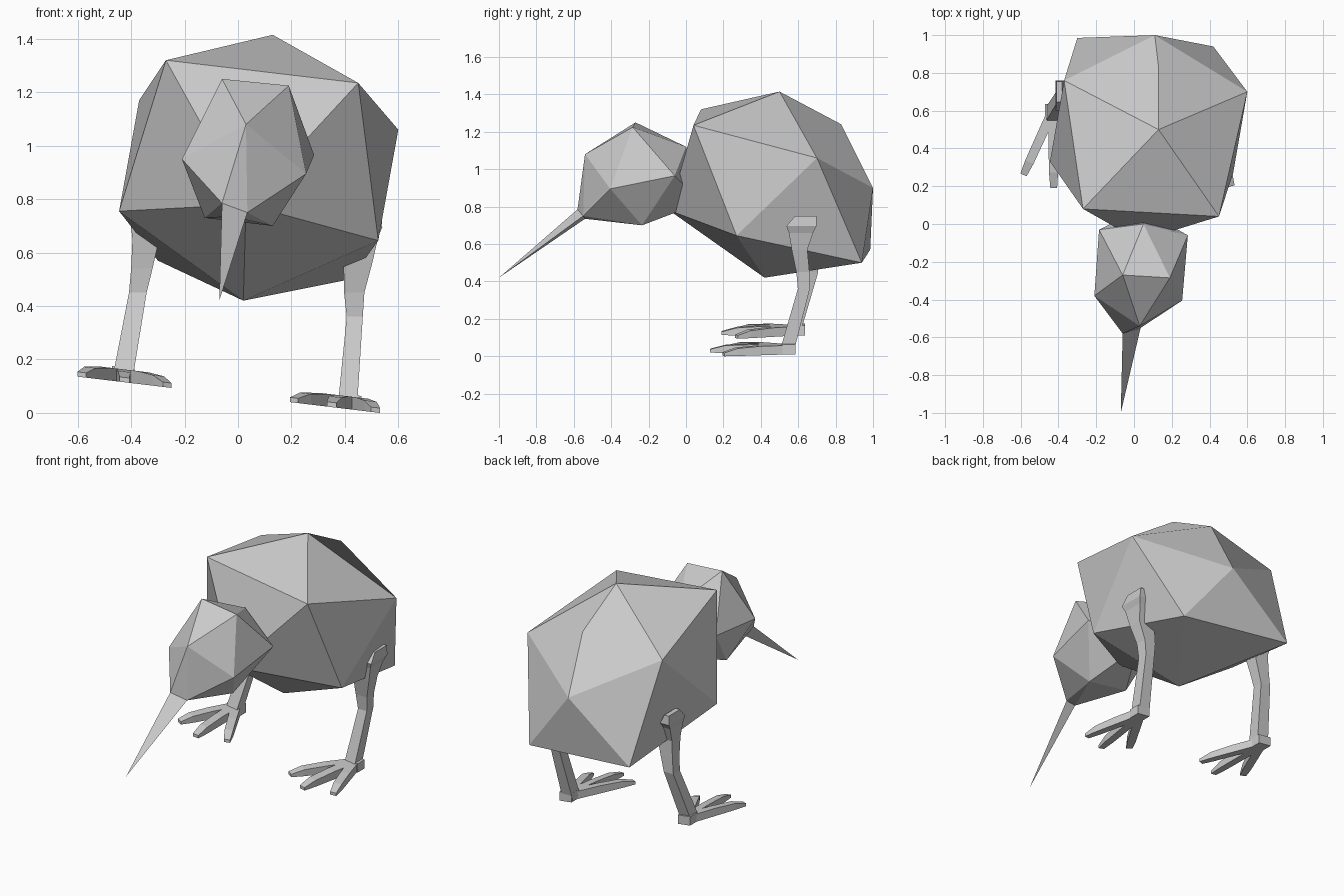
import bpy, bmesh
from mathutils import Vector

if "Cube" in bpy.data.objects:
    bpy.data.objects.remove(bpy.data.objects["Cube"])

grey = bpy.data.materials.new("plain grey")
grey.diffuse_color = (0.6, 0.6, 0.6, 1)
grey.use_nodes = True
grey.node_tree.nodes["Principled BSDF"].inputs["Base Color"].default_value = grey.diffuse_color


def finish(name, bm):
    bmesh.ops.recalc_face_normals(bm, faces=bm.faces)
    me = bpy.data.meshes.new(name)
    bm.to_mesh(me)
    bm.free()
    me.materials.append(grey)
    ob = bpy.data.objects.new(name, me)
    bpy.context.collection.objects.link(ob)
    return ob


def hull(name, pts):
    bm = bmesh.new()
    for p in pts:
        bm.verts.new(p)
    bmesh.ops.convex_hull(bm, input=bm.verts[:])
    return finish(name, bm)


def loft(name, rings):
    """Four-sided tube; each ring is (centre, half width vector, half depth vector)."""
    bm = bmesh.new()
    loops = []
    for c, u, v in rings:
        c, u, v = Vector(c), Vector(u), Vector(v)
        loops.append([bm.verts.new(c + a * u + b * v)
                      for a, b in ((-1, -1), (1, -1), (1, 1), (-1, 1))])
    for r, s in zip(loops, loops[1:]):
        for i in range(4):
            j = (i + 1) % 4
            bm.faces.new((r[i], r[j], s[j], s[i]))
    bm.faces.new(loops[0][::-1])
    bm.faces.new(loops[-1])
    return finish(name, bm)


# body: uneven icosahedron with a raised rump ridge
bm = bmesh.new()
top = bm.verts.new((0.13, 0.50, 1.415))
bottom = bm.verts.new((0.02, 0.42, 0.42))
rump = bm.verts.new((0.13, 0.83, 1.24))
upper = [bm.verts.new(p) for p in (
    (-0.27, 0.08, 1.32), (0.45, 0.04, 1.235), (0.60, 0.70, 1.06),
    (0.11, 1.0, 0.90), (-0.37, 0.76, 1.17))]
lower = [bm.verts.new(p) for p in (
    (0.03, -0.09, 0.78), (0.525, 0.27, 0.645), (0.42, 0.94, 0.50),
    (-0.30, 0.985, 0.57), (-0.445, 0.33, 0.755))]
for i in range(5):
    j = (i + 1) % 5
    if i == 2:
        bm.faces.new((rump, top, upper[i], upper[j]))
    elif i == 3:
        bm.faces.new((rump, upper[i], upper[j], top))
    else:
        bm.faces.new((top, upper[i], upper[j]))
    bm.faces.new((upper[i], lower[i], upper[j]))
    bm.faces.new((lower[i], lower[j], upper[j]))
    bm.faces.new((bottom, lower[j], lower[i]))
finish("body", bm)

# head and beak share a triangular joint
joint = [(-0.06, -0.58, 0.785), (0.035, -0.55, 0.75), (-0.02, -0.54, 0.735)]
hull("head", joint + [
    (0.03, -0.54, 1.08), (-0.06, -0.27, 1.25), (0.19, -0.285, 1.225),
    (0.285, -0.06, 0.965), (0.255, -0.405, 0.895), (-0.21, -0.38, 0.95),
    (-0.185, -0.03, 0.97), (0.13, -0.235, 0.70), (-0.125, -0.22, 0.73),
    (0.05, 0.0, 1.12), (0.04, 0.08, 0.82)])
hull("beak", joint + [(-0.07, -1.0, 0.42)])

# legs: (x, y, z, half width, half depth) from ankle to hip
legs = {
    "right": [(0.41, 0.54, 0.03, 0.036, 0.038), (0.437, 0.63, 0.36, 0.03, 0.032),
              (0.435, 0.625, 0.45, 0.038, 0.035), (0.45, 0.607, 0.57, 0.055, 0.042),
              (0.475, 0.615, 0.66, 0.05, 0.065), (0.51, 0.617, 0.695, 0.03, 0.08),
              (0.52, 0.64, 0.75, 0.015, 0.058)],
    "left": [(-0.432, 0.575, 0.13, 0.038, 0.038), (-0.375, 0.675, 0.45, 0.033, 0.032),
             (-0.36, 0.67, 0.54, 0.04, 0.035), (-0.345, 0.66, 0.65, 0.05, 0.042),
             (-0.36, 0.67, 0.74, 0.045, 0.065), (-0.385, 0.68, 0.775, 0.03, 0.08),
             (-0.395, 0.70, 0.83, 0.015, 0.055)]}
for side, rings in legs.items():
    loft(side + "_leg", [((x, y, z), (w, 0, 0), (0, d, 0)) for x, y, z, w, d in rings])


# feet: three toes fanning from a heel, on a sloping footing
def footing(x):
    return (0.53 - x) * 0.12


def toe(name, heel, tip):
    h, t = Vector(heel), Vector(tip)
    d = (t - h).normalized()
    rings = []
    for f, w, tall in ((0, 0.026, 0.048), (0.45, 0.025, 0.048), (0.8, 0.024, 0.04), (1, 0.018, 0.018)):
        p = h.lerp(t, f)
        side = Vector((-d.y, d.x, 0)) * w
        side.z = -0.12 * side.x
        rings.append(((p.x, p.y, footing(p.x) + tall / 2), side, (0, 0, tall / 2)))
    loft(name, rings)


feet = {
    "right": ((0.42, 0.55), ((0.515, 0.20), (0.35, 0.13), (0.21, 0.21))),
    "left": ((-0.43, 0.60), ((-0.585, 0.26), (-0.425, 0.19), (-0.265, 0.27)))}
for side, ((hx, hy), tips) in feet.items():
    z = footing(hx)
    loft(side + "_heel", [((hx, hy, z + s), (0.042, 0, -0.005), (0, 0.035, 0)) for s in (0, 0.055)])
    for n, tip in zip(("outer", "middle", "inner"), tips):
        toe(f"{side}_{n}_toe", (hx, hy, 0), (*tip, 0))
